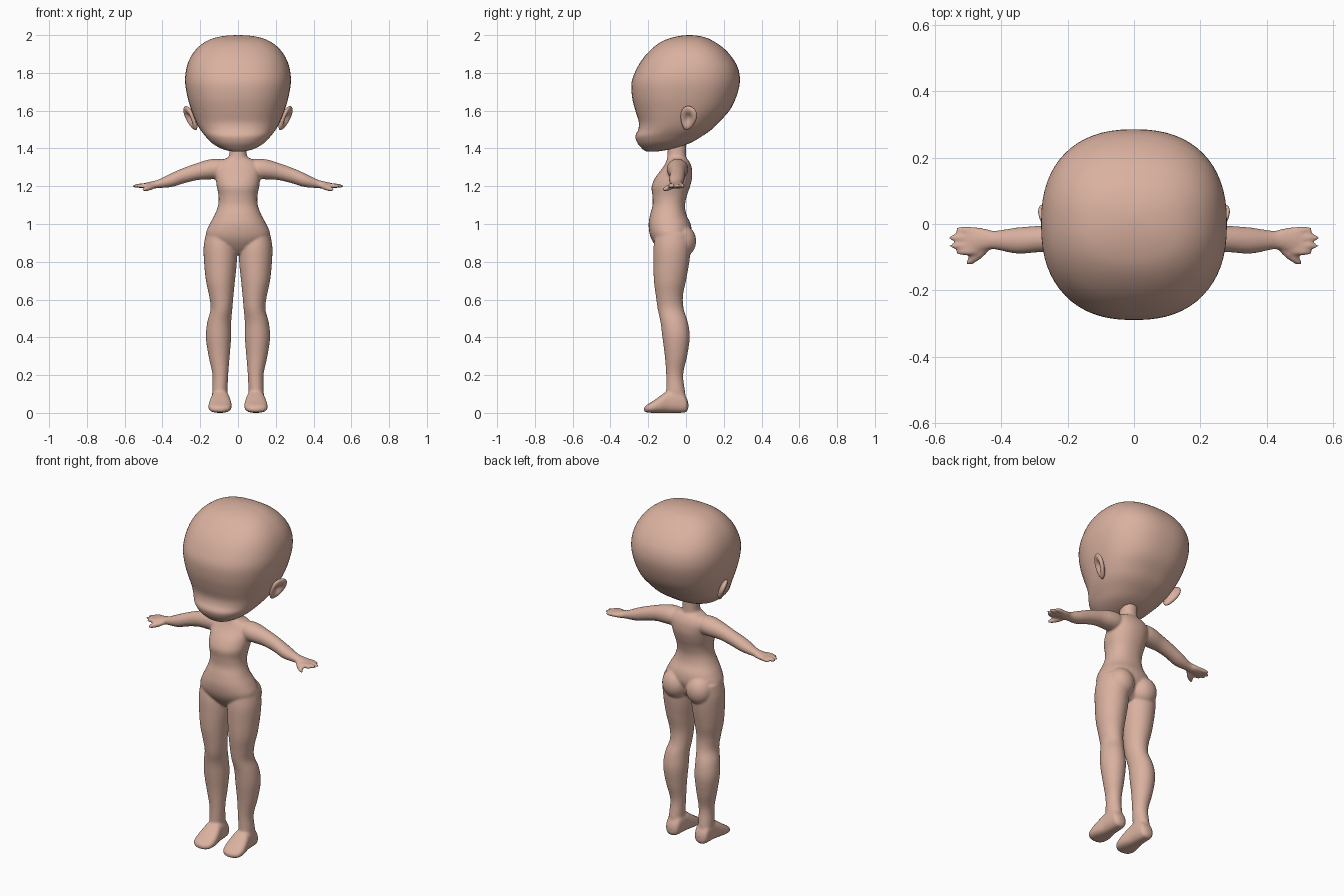
import bpy
import bmesh
import math
from mathutils import Vector, Matrix

default_cube = bpy.data.objects.get("Cube")
if default_cube:
    bpy.data.objects.remove(default_cube, do_unlink=True)

SKIN = (0.70, 0.44, 0.35, 1.0)
skin = bpy.data.materials.new("skin")
skin.use_nodes = True
skin.diffuse_color = SKIN
skin.node_tree.nodes["Principled BSDF"].inputs["Base Color"].default_value = SKIN


def spline(rows, steps):
    """Catmull-Rom interpolation between the rows of a profile."""
    result = []
    for i in range(len(rows) - 1):
        before, start = rows[max(i - 1, 0)], rows[i]
        end, after = rows[i + 1], rows[min(i + 2, len(rows) - 1)]
        for k in range(steps):
            t = k / steps
            result.append([
                b + 0.5 * t * (c - a + t * (2 * a - 5 * b + 4 * c - d + t * (3 * (b - c) + d - a)))
                for a, b, c, d in zip(before, start, end, after)])
    return result + [list(rows[-1])]


def loft(bm, rows, axis="z", side=1, power=2.0, segments=32, steps=4):
    """Skin rounded sections; each row is position, low/high of first and second cross axis."""
    rings = []
    for t, a0, a1, b0, b1 in spline(rows, steps):
        ring = []
        for k in range(segments):
            angle = math.tau * k / segments
            c, s = math.cos(angle), math.sin(angle)
            a = (a0 + a1) / 2 + (a1 - a0) / 2 * math.copysign(abs(c) ** (2 / power), c)
            b = (b0 + b1) / 2 + (b1 - b0) / 2 * math.copysign(abs(s) ** (2 / power), s)
            x, y, z = {"x": (t, a, b), "y": (a, t, b), "z": (a, b, t)}[axis]
            ring.append(bm.verts.new((x * side, y, z)))
        rings.append(ring)
    for low, high in zip(rings, rings[1:]):
        for k in range(segments):
            n = (k + 1) % segments
            bm.faces.new((low[k], low[n], high[n], high[k]))
    bm.faces.new(rings[0])
    bm.faces.new(rings[-1])


def symmetric(rows):
    return [(z, -half, half, front, back) for z, half, front, back in rows]


def ellipsoid(bm, centre, radii, rotation=Matrix()):
    matrix = Matrix.Translation(centre) @ rotation @ Matrix.Diagonal((*radii, 1))
    return bmesh.ops.create_uvsphere(bm, u_segments=32, v_segments=20, radius=1, matrix=matrix)


def finger(bm, start, end, radius, side):
    a, b = (Vector((p[0] * side, p[1], p[2])) for p in (start, end))
    turn = (b - a).to_track_quat("Z", "Y").to_matrix().to_4x4()
    ellipsoid(bm, (a + b) / 2, (radius, radius, (b - a).length / 2), turn)


def finish(bm, name):
    bmesh.ops.recalc_face_normals(bm, faces=bm.faces)
    mesh = bpy.data.meshes.new(name)
    bm.to_mesh(mesh)
    bm.free()
    mesh.materials.append(skin)
    for poly in mesh.polygons:
        poly.use_smooth = True
    obj = bpy.data.objects.new(name, mesh)
    bpy.context.collection.objects.link(obj)
    return obj


# Head: horizontal sections from chin to crown
head_rows = symmetric([
    (1.383, 0.02, -0.205, -0.16), (1.39, 0.06, -0.222, -0.11),
    (1.405, 0.10, -0.238, -0.045), (1.43, 0.14, -0.258, 0.025),
    (1.465, 0.173, -0.268, 0.085), (1.5, 0.2, -0.253, 0.135),
    (1.54, 0.222, -0.25, 0.175), (1.6, 0.246, -0.268, 0.23),
    (1.67, 0.267, -0.285, 0.265), (1.75, 0.28, -0.288, 0.285),
    (1.82, 0.274, -0.262, 0.277), (1.88, 0.253, -0.225, 0.245),
    (1.93, 0.217, -0.178, 0.2), (1.965, 0.172, -0.13, 0.15),
    (1.985, 0.125, -0.08, 0.11), (1.996, 0.07, -0.03, 0.065),
    (2.0, 0.01, 0.01, 0.03)])
bm = bmesh.new()
loft(bm, head_rows, power=2.35, segments=64)
finish(bm, "head")

# Ears: flattened discs with a hollow on the outer face
for side, name in ((1, "left_ear"), (-1, "right_ear")):
    bm = bmesh.new()
    ellipsoid(bm, (0, 0, 0), (1, 1, 1), Matrix.Rotation(math.pi / 2, 4, "Y"))
    tilt = Matrix.Rotation(0.38, 4, "Y") @ Matrix.Rotation(-0.4, 4, "Z") @ Matrix.Rotation(-0.2, 4, "X")
    for v in bm.verts:
        radius = math.hypot(v.co.y, v.co.z)
        thick = v.co.x * 0.022
        if v.co.x > 0:
            thick -= 0.028 * math.exp(-(radius / 0.55) ** 2)
        taper = 1 + 0.25 * v.co.z
        p = tilt @ Vector((thick, v.co.y * 0.044 * taper, v.co.z * 0.07))
        v.co = ((p.x + 0.252) * side, p.y + 0.012, p.z + 1.56)
    finish(bm, name)

# Body: overlapping parts fused into one skin
bm = bmesh.new()
torso_rows = symmetric([
    (0.84, 0.03, -0.12, -0.03), (0.87, 0.1, -0.15, 0.0), (0.91, 0.155, -0.178, 0.015),
    (0.95, 0.17, -0.193, 0.03), (1.0, 0.15, -0.198, 0.025), (1.05, 0.123, -0.19, 0.002),
    (1.1, 0.105, -0.177, -0.005), (1.15, 0.103, -0.178, 0.005), (1.2, 0.113, -0.182, 0.022),
    (1.25, 0.118, -0.16, 0.033), (1.3, 0.12, -0.122, 0.03), (1.335, 0.095, -0.103, 0.015),
    (1.35, 0.058, -0.1, 0.002), (1.37, 0.046, -0.098, 0.0), (1.44, 0.045, -0.095, 0.0)])
loft(bm, torso_rows, power=2.2)

leg_rows = [
    (0.03, 0.06, 0.128, -0.09, 0.0), (0.1, 0.056, 0.137, -0.104, -0.003),
    (0.2, 0.052, 0.135, -0.105, -0.015), (0.3, 0.044, 0.156, -0.112, 0.006),
    (0.4, 0.036, 0.17, -0.125, 0.02), (0.48, 0.036, 0.163, -0.135, 0.01),
    (0.55, 0.03, 0.145, -0.15, -0.012), (0.62, 0.024, 0.153, -0.16, -0.016),
    (0.7, 0.016, 0.17, -0.17, 0.0), (0.8, 0.006, 0.18, -0.173, 0.018),
    (0.88, 0.008, 0.182, -0.172, 0.025), (0.95, 0.03, 0.17, -0.16, 0.02)]
foot_rows = [
    (-0.222, 0.075, 0.115, 0.008, 0.03), (-0.205, 0.045, 0.148, 0.002, 0.044),
    (-0.17, 0.034, 0.157, 0.0, 0.066), (-0.13, 0.036, 0.152, 0.0, 0.095),
    (-0.09, 0.044, 0.143, 0.0, 0.12), (-0.03, 0.05, 0.138, 0.0, 0.12),
    (0.0, 0.058, 0.132, 0.004, 0.085), (0.012, 0.08, 0.11, 0.02, 0.055)]
arm_rows = [
    (0.05, -0.08, -0.01, 1.26, 1.335), (0.1, -0.1, 0.01, 1.24, 1.345),
    (0.15, -0.1, 0.01, 1.236, 1.342), (0.21, -0.09, 0.0, 1.233, 1.325),
    (0.28, -0.085, -0.005, 1.217, 1.3), (0.35, -0.09, -0.01, 1.196, 1.27),
    (0.42, -0.077, -0.02, 1.19, 1.236), (0.45, -0.08, -0.013, 1.187, 1.227),
    (0.49, -0.088, -0.008, 1.187, 1.218), (0.512, -0.08, -0.014, 1.192, 1.212)]
finger_tips = [(0.54, -0.016), (0.562, -0.041), (0.558, -0.066), (0.538, -0.086)]

for side in (1, -1):
    loft(bm, leg_rows, side=side)
    loft(bm, foot_rows, axis="y", side=side, power=2.5)
    loft(bm, arm_rows, axis="x", side=side)
    # Rounded back of the hips
    ellipsoid(bm, (0.078 * side, -0.02, 0.91), (0.078, 0.074, 0.085))
    # Fingers and thumb
    for x, y in finger_tips:
        finger(bm, (0.46, y * 0.8 - 0.01, 1.206), (x, y, 1.2), 0.0125, side)
    finger(bm, (0.43, -0.06, 1.205), (0.507, -0.123, 1.18), 0.015, side)

body = finish(bm, "body")
remesh = body.modifiers.new("fuse", "REMESH")
remesh.mode = "VOXEL"
remesh.voxel_size = 0.006
remesh.use_smooth_shade = True
relax = body.modifiers.new("relax", "SMOOTH")
relax.factor = 0.5
relax.iterations = 8
